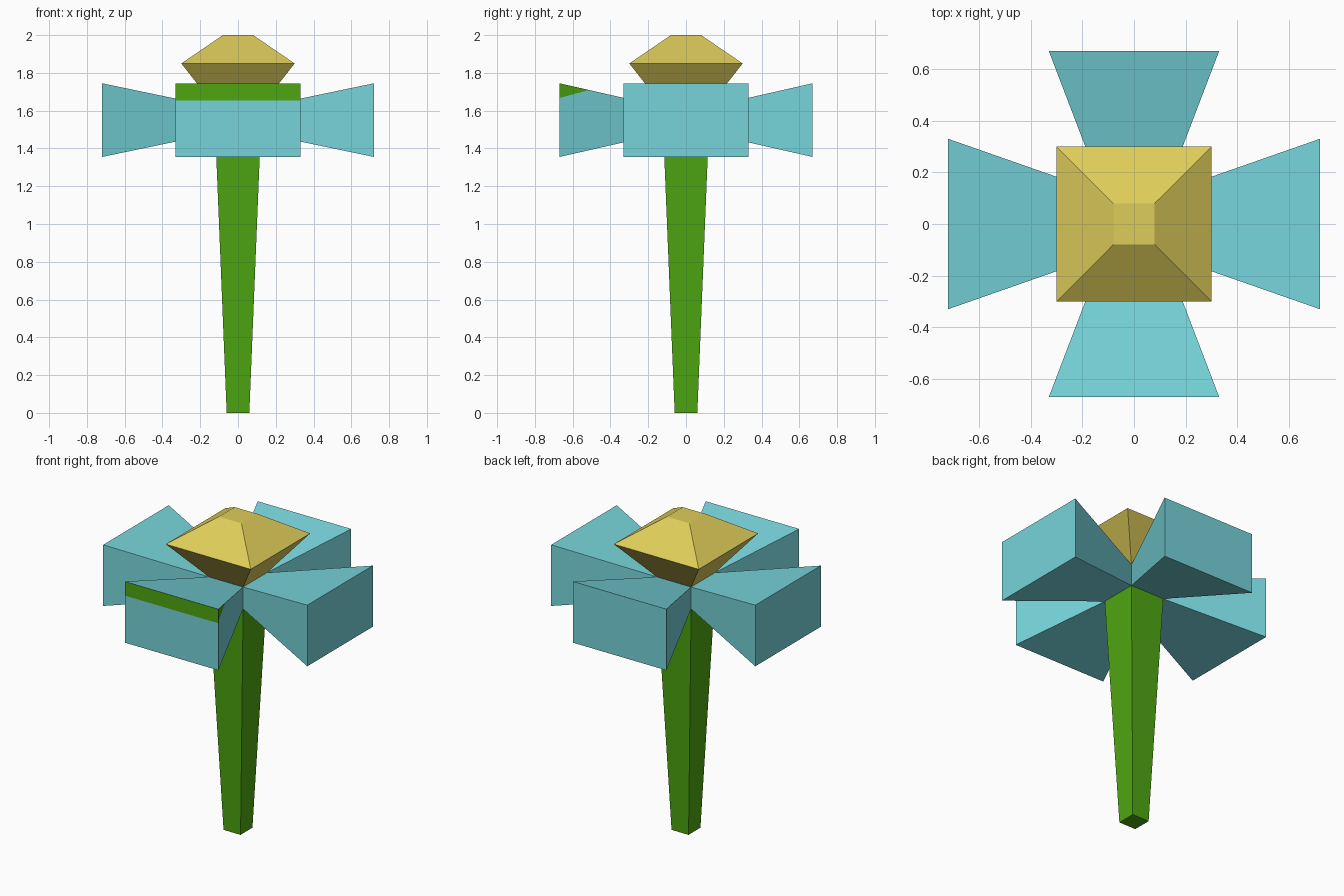
import bpy, bmesh, math
from mathutils import Matrix, Vector

if "Cube" in bpy.data.objects:
    bpy.data.objects.remove(bpy.data.objects["Cube"])


def material(name, rgb):
    m = bpy.data.materials.new(name)
    lin = [(c / 255 / 12.92) if c < 11 else ((c / 255 + 0.055) / 1.055) ** 2.4 for c in rgb]
    m.diffuse_color = (*lin, 1)
    m.use_nodes = True
    m.node_tree.nodes["Principled BSDF"].inputs["Base Color"].default_value = m.diffuse_color
    return m


GREEN = material("leaf green", (78, 166, 17))
TEAL = material("petal teal", (118, 212, 218))
YELLOW = material("pollen yellow", (222, 205, 90))


def loft(rings, matrix, cap_start, cap_end):
    """Rectangular sections (height, half width, half depth) stacked along local z."""
    bm = bmesh.new()
    loops = []
    for h, a, b in rings:
        loops.append([bm.verts.new(matrix @ Vector((sx * a, sy * b, h)))
                      for sx, sy in ((-1, -1), (1, -1), (1, 1), (-1, 1))])
    for lo, hi in zip(loops, loops[1:]):
        for i in range(4):
            j = (i + 1) % 4
            bm.faces.new((lo[i], lo[j], hi[j], hi[i]))
    if cap_start:
        bm.faces.new(loops[0][::-1])
    if cap_end:
        bm.faces.new(loops[-1])
    bm.normal_update()
    return bm


def finish(name, bm, *mats):
    me = bpy.data.meshes.new(name)
    bm.to_mesh(me)
    bm.free()
    for m in mats:
        me.materials.append(m)
    ob = bpy.data.objects.new(name, me)
    bpy.context.collection.objects.link(ob)


def paint_above(bm, direction, point, normal):
    """Cut the face that points along direction and paint the upper piece."""
    face = max(bm.faces, key=lambda f: f.normal.dot(direction))
    res = bmesh.ops.bisect_plane(bm, geom=[face, *face.edges, *face.verts], dist=1e-5,
                                 plane_co=point, plane_no=normal)
    bm.normal_update()
    for f in {g for g in res["geom"] if isinstance(g, bmesh.types.BMFace)}:
        if (f.calc_center_median() - point).dot(normal) > 0:
            f.material_index = 1


CORE, BASE_Z, MID_Z, CORE_TOP = 0.12, 1.48, 1.55, 1.62

# stem and flower centre share the small square core
finish("stem", loft([(0, 0.06, 0.06), (BASE_Z, CORE, CORE)], Matrix(), True, False), GREEN)
finish("flower_centre", loft([(CORE_TOP, CORE, CORE), (1.85, 0.30, 0.30), (2.0, 0.08, 0.08)],
                             Matrix(), False, True), YELLOW)

# four flaring petals around the core
for name, turn, reach in (("front", 0, 0.67), ("right", 90, 0.72),
                          ("back", 180, 0.67), ("left", 270, 0.72)):
    mat = (Matrix.Translation((0, 0, MID_Z)) @ Matrix.Rotation(math.radians(turn), 4, 'Z')
           @ Matrix.Rotation(math.radians(90), 4, 'X'))
    bm = loft([(CORE, CORE, CORE_TOP - MID_Z), (reach, 0.33, 0.195)], mat, False, True)
    if name == "front":
        # green band on the tip and small green corner on the right side
        paint_above(bm, Vector((0, -1, 0)), Vector((0, -0.67, 1.655)), Vector((0, 0, 1)))
        paint_above(bm, Vector((1, 0, 0)), Vector((0.33, -0.67, 1.667)),
                    Vector((0, -0.27, 1)).normalized())
    finish(name + "_petal", bm, TEAL, GREEN)
